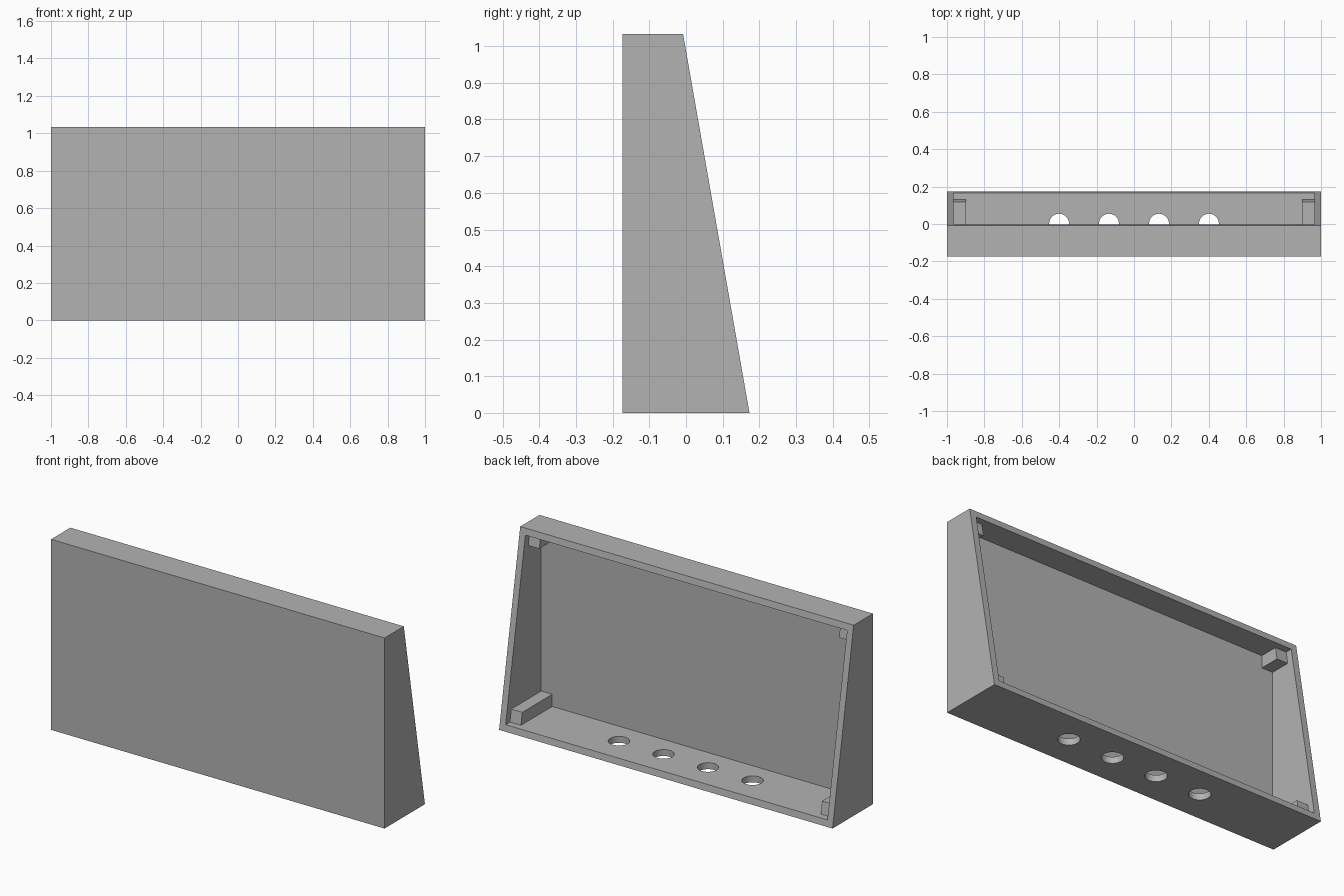
import bpy, bmesh

if "Cube" in bpy.data.objects:
    bpy.data.objects.remove(bpy.data.objects["Cube"], do_unlink=True)

HEIGHT, FRONT, BACK, TOP_BACK = 1.033, -0.173, 0.173, -0.008
WALL, POST, RECESS = 0.035, 0.066, 0.037
HOLE_RADIUS, HOLE_Y = 0.053, 0.002

grey = bpy.data.materials.new("plain grey")
grey.use_nodes = True
grey.diffuse_color = (0.45, 0.45, 0.45, 1)
grey.node_tree.nodes["Principled BSDF"].inputs["Base Color"].default_value = grey.diffuse_color


def slope(z, inset=0.0):
    """Depth of the leaning back plane at height z."""
    return BACK + (TOP_BACK - BACK) * z / HEIGHT - inset


def wedge(name, x0, x1, y0, z0, z1, inset=0.0):
    """Block whose back end follows the leaning plane."""
    profile = [(y0, z0), (slope(z0, inset), z0), (slope(z1, inset), z1), (y0, z1)]
    bm = bmesh.new()
    face = bm.faces.new([bm.verts.new((x0, y, z)) for y, z in profile])
    grown = bmesh.ops.extrude_face_region(bm, geom=[face])
    verts = [v for v in grown["geom"] if isinstance(v, bmesh.types.BMVert)]
    bmesh.ops.translate(bm, verts=verts, vec=(x1 - x0, 0, 0))
    bmesh.ops.recalc_face_normals(bm, faces=bm.faces)
    mesh = bpy.data.meshes.new(name)
    bm.to_mesh(mesh)
    bm.free()
    mesh.materials.append(grey)
    obj = bpy.data.objects.new(name, mesh)
    bpy.context.collection.objects.link(obj)
    return obj


def cut(target, cutter):
    """Subtract the cutter, then discard it."""
    cutter.hide_render = True
    mod = target.modifiers.new("cut", 'BOOLEAN')
    mod.operation, mod.solver, mod.object = 'DIFFERENCE', 'EXACT', cutter
    bpy.ops.object.select_all(action='DESELECT')
    target.select_set(True)
    bpy.context.view_layer.objects.active = target
    bpy.ops.object.modifier_apply(modifier=mod.name)
    bpy.data.objects.remove(cutter, do_unlink=True)


# Open-backed case
case = wedge("case", -1, 1, FRONT, 0, HEIGHT)
cut(case, wedge("cavity_cutter", WALL - 1, 1 - WALL, FRONT + WALL,
                WALL, HEIGHT - WALL, inset=-0.2))

# Row of round holes through the floor
for i in range(4):
    bpy.ops.mesh.primitive_cylinder_add(vertices=48, radius=HOLE_RADIUS, depth=4 * WALL,
                                        location=((i - 1.5) * 0.267, HOLE_Y, 0))
    hole = bpy.context.object
    hole.data.materials.append(grey)
    cut(case, hole)
bpy.ops.object.shade_smooth_by_angle()

# Corner posts, set back from the open rim
inner = 1 - WALL
for side, sign in (("left", 1), ("right", -1)):
    for level, z0 in (("bottom", WALL), ("top", HEIGHT - WALL - POST)):
        wedge(f"{level}_{side}_post", sign * inner, sign * (inner - POST),
              FRONT + WALL, z0, z0 + POST, inset=RECESS)
